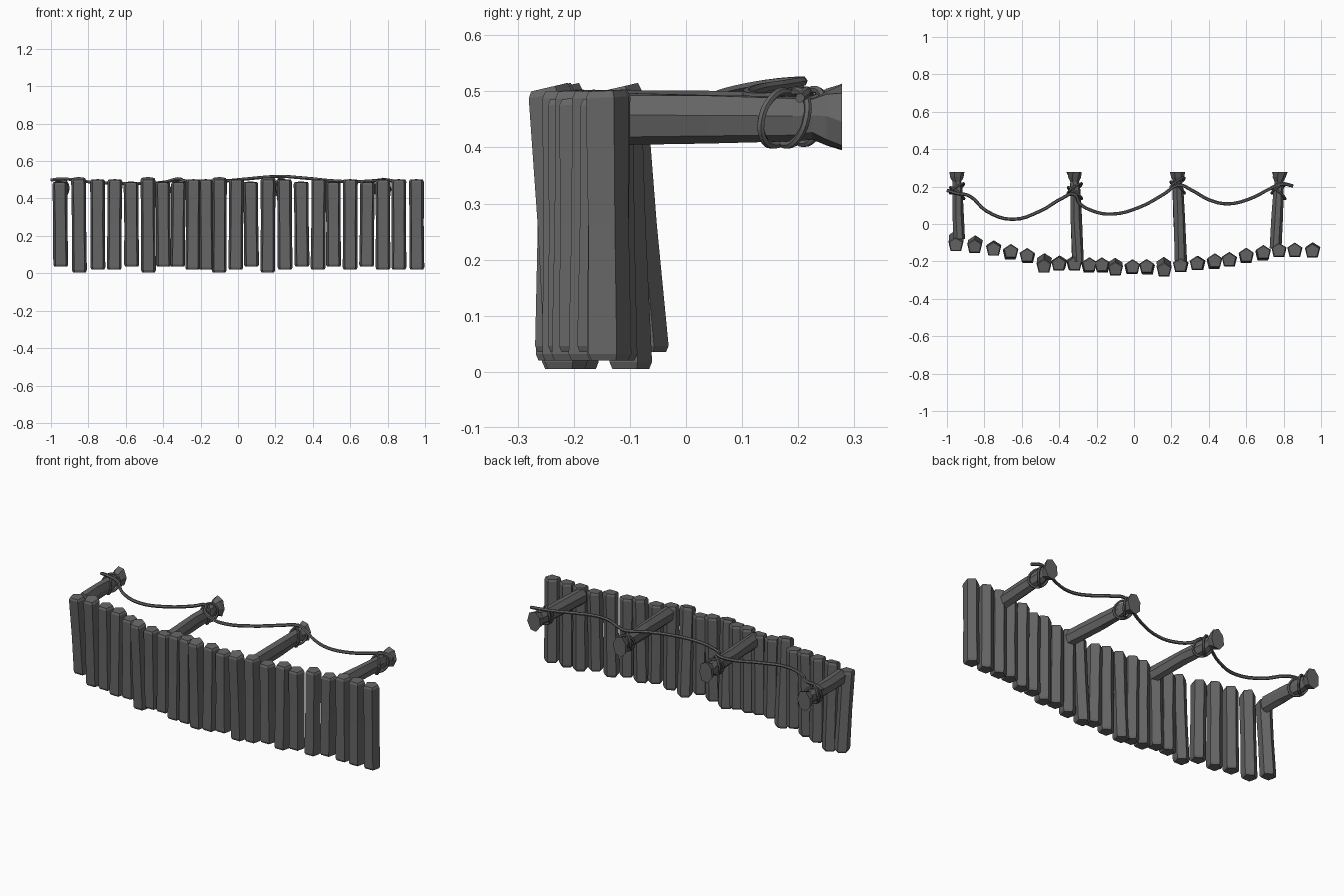
import bpy, math, random
from mathutils import Vector

random.seed(4)
if "Cube" in bpy.data.objects:
    bpy.data.objects.remove(bpy.data.objects["Cube"], do_unlink=True)

wood = bpy.data.materials.new("dark grey wood")
wood.use_nodes = True
GREY = (0.13, 0.13, 0.13, 1)
wood.diffuse_color = GREY
wood.node_tree.nodes["Principled BSDF"].inputs["Base Color"].default_value = GREY


def loft(name, rings):
    """Join equal rings of points into a closed, flat-shaded solid."""
    n = len(rings[0])
    verts = [p for ring in rings for p in ring]
    faces = [(k * n + i, k * n + (i + 1) % n, (k + 1) * n + (i + 1) % n, (k + 1) * n + i)
             for k in range(len(rings) - 1) for i in range(n)]
    faces += [tuple(reversed(range(n))), tuple(range(len(verts) - n, len(verts)))]
    mesh = bpy.data.meshes.new(name)
    mesh.from_pydata(verts, [], faces)
    mesh.materials.append(wood)
    obj = bpy.data.objects.new(name, mesh)
    bpy.context.collection.objects.link(obj)
    return obj


def rope(name, points, radius, cyclic=False):
    """Thin faceted rope through the given points."""
    curve = bpy.data.curves.new(name, "CURVE")
    curve.dimensions = "3D"
    curve.bevel_depth = radius
    curve.bevel_resolution = 1
    curve.resolution_u = 4
    curve.use_fill_caps = True
    spline = curve.splines.new("BEZIER")
    spline.bezier_points.add(len(points) - 1)
    for bp, co in zip(spline.bezier_points, points):
        bp.co = co
        bp.handle_left_type = bp.handle_right_type = "AUTO"
    spline.use_cyclic_u = cyclic
    spline.use_smooth = False
    curve.materials.append(wood)
    obj = bpy.data.objects.new(name, curve)
    bpy.context.collection.objects.link(obj)


# Deck planks: five-sided, flat at the front and ridged at the back
PENTAGON = [(-.028, -.036), (.028, -.036), (.04, .014), (0, .04), (-.04, .014)]
plank_x = [-.95, -.85, -.75, -.66, -.57, -.48, -.4, -.32, -.24, -.17, -.1, -.01,
           .07, .16, .25, .34, .43, .51, .6, .69, .775, .86, .955]
plank_y = [-.09, -.11, -.13, -.15, -.17, -.21, -.21, -.21, -.22, -.22, -.23, -.23,
           -.23, -.23, -.22, -.21, -.2, -.19, -.17, -.155, -.14, -.14, -.14]
SHORT = (0, 4, 6, 7, 12, 15, 17, 19)
TALL = (1, 5, 10, 13)
LEAN = {0: -.04, 1: -.02, 5: -.03, 10: -.02, 13: -.03}
for i, (x, y) in enumerate(zip(plank_x, plank_y)):
    low, high = (.035, .49) if i in SHORT else (.005, .515) if i in TALL else (.02, .503)
    lean = LEAN.get(i, random.uniform(-.008, .008))
    slip = random.uniform(-.006, .006)
    slope = .2 if i in TALL else .05
    rings = []
    for t, size in ((0, .86), (.025, 1), (.5, .95), (.975, 1), (1, .86)):
        z = low + (high - low) * t
        tip = slope * (1 if t > .9 else 0)
        rings.append([(x + px * size + slip * (t - .5),
                       y + py * size + lean * (t - .5),
                       z + (py - .04) * tip) for px, py in PENTAGON])
    loft("plank_%02d" % (i + 1), rings)

# Posts: rough logs with a notch and a flared head at the free end
posts = [((-.935, -.08), -.95, .455), ((-.3, -.2), -.32, .452),
         ((.25, -.2), .23, .455), ((.755, -.13), .778, .452)]
for i, ((x0, y0), x1, zc) in enumerate(posts):
    rings = []
    for y, width, height in ((y0, .033, .048), (.04, .032, .046), (.19, .029, .042),
                             (.225, .024, .038), (.25, .036, .05), (.278, .042, .06)):
        t = (y - y0) / (.278 - y0)
        turn = random.uniform(-.15, .15)
        ring = []
        for k in range(7):
            a = -math.tau * k / 7 + turn
            r = random.uniform(.95, 1.05)
            ring.append((x0 + (x1 - x0) * t + width * r * math.cos(a), y,
                         zc + height * r * math.sin(a)))
        rings.append(ring)
    loft("post_%d" % (i + 1), rings)

    # Rope lashings, two tilted loops round each post
    for j, (yc, tilt) in enumerate(((.19, .025), (.165, -.03))):
        if i == 2:
            yc += .03
        cx = x0 + (x1 - x0) * (yc - y0) / (.278 - y0)
        loop = [(cx + .037 * math.cos(a), yc + tilt * math.cos(a) + .01 * math.sin(a),
                 zc + .048 * math.sin(a))
                for a in (math.tau * k / 8 for k in range(8))]
        rope("lashing_%d_%d" % (i + 1, j + 1), loop, .007, True)

# Hand rope sagging from post to post
line = [(-1, .18, .498), (-.95, .165, .505), (-.88, .15, .5), (-.79, .07, .488),
        (-.65, .025, .48), (-.5, .07, .48), (-.38, .14, .49), (-.32, .16, .505),
        (-.29, .11, .495), (-.22, .07, .488), (-.12, .053, .49), (.03, .09, .503),
        (.16, .16, .515), (.24, .208, .518), (.31, .18, .513), (.4, .13, .505),
        (.5, .108, .495), (.62, .135, .49), (.73, .19, .495), (.79, .215, .5),
        (.85, .203, .488)]
rope("hand_rope", [Vector(p) for p in line], .009)
